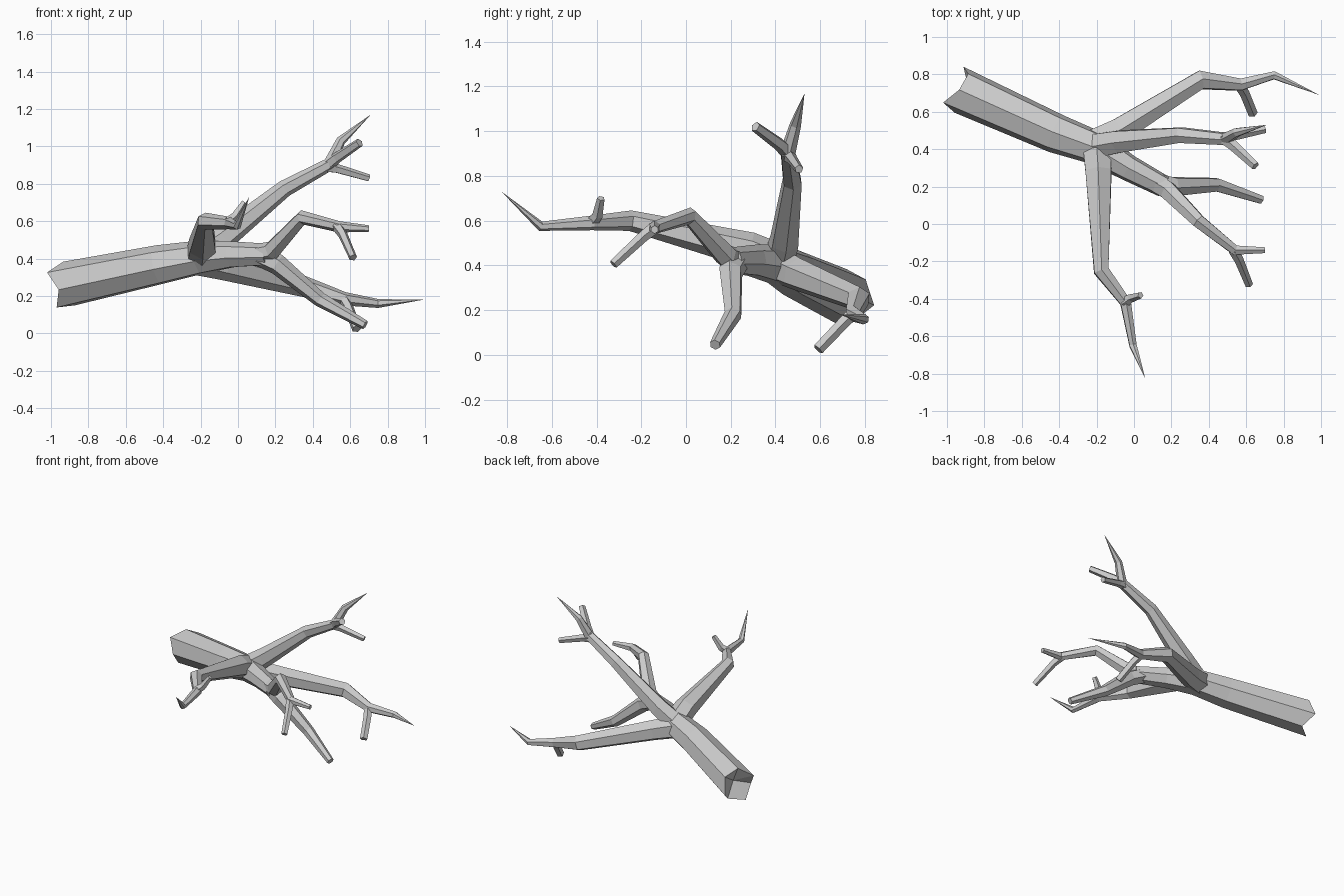
import bpy, bmesh, math
from mathutils import Vector


def limb(name, pts, sides=6, hollow=0.0, spin=0.0):
    """Faceted tapering tube through (x, y, z, radius); radius 0 makes a pointed tip."""
    bm = bmesh.new()
    P = [Vector(p[:3]) for p in pts]
    up = Vector((0, 0, 1))
    prev = None
    first = None
    for i, p in enumerate(P):
        a = (p - P[i - 1]).normalized() if i else None
        b = (P[i + 1] - p).normalized() if i < len(P) - 1 else None
        t = ((a or b) + (b or a)).normalized()
        u = (up - t * up.dot(t)).normalized()
        v = t.cross(u)
        up = u
        r = pts[i][3]
        if r == 0:
            tip = bm.verts.new(p)
            for k in range(sides):
                bm.faces.new((prev[k], prev[(k + 1) % sides], tip))
            prev = None
            break
        ring = []
        for k in range(sides):
            w = spin + 2 * math.pi * k / sides
            q = p + (u * math.cos(w) + v * math.sin(w)) * r
            if i == 0 and hollow:          # ragged broken rim
                q += t * 0.03 * (-1) ** k
            ring.append(bm.verts.new(q))
        if prev:
            for k in range(sides):
                n = (k + 1) % sides
                bm.faces.new((prev[k], prev[n], ring[n], ring[k]))
        else:
            first = ring
            d = b
        prev = ring
    # start cap, sunk inwards when hollow
    c = bm.verts.new(P[0] + d * hollow)
    for k in range(sides):
        bm.faces.new((first[(k + 1) % sides], first[k], c))
    if prev:
        bm.faces.new(prev)
    bmesh.ops.recalc_face_normals(bm, faces=bm.faces)
    me = bpy.data.meshes.new(name)
    bm.to_mesh(me)
    bm.free()
    ob = bpy.data.objects.new(name, me)
    bpy.context.collection.objects.link(ob)
    return ob


# Trunk running into the middle limb, with a broken hollow end
limb("trunk", [(-0.94, 0.72, 0.255, 0.125), (-0.42, 0.485, 0.365, 0.108),
               (-0.2, 0.405, 0.405, 0.092), (-0.03, 0.30, 0.42, 0.072),
               (0.16, 0.20, 0.42, 0.06)], 7, hollow=0.07)

# Front branch and its twig
limb("front_branch", [(-0.2, 0.42, 0.41, 0.085), (-0.19, 0.28, 0.47, 0.08),
                      (-0.175, -0.25, 0.60, 0.046), (-0.045, -0.42, 0.59, 0.033),
                      (-0.005, -0.65, 0.575, 0.022), (0.06, -0.825, 0.73, 0)])
limb("front_twig", [(-0.05, -0.42, 0.595, 0.03), (-0.015, -0.395, 0.625, 0.025),
                    (0.035, -0.38, 0.70, 0.018)], 5)

# Back branch and its twig
limb("back_branch", [(-0.24, 0.42, 0.40, 0.085), (-0.08, 0.50, 0.36, 0.075),
                     (0.355, 0.77, 0.25, 0.056), (0.57, 0.745, 0.185, 0.036),
                     (0.75, 0.795, 0.16, 0.024), (0.99, 0.69, 0.18, 0)])
limb("back_twig", [(0.56, 0.75, 0.19, 0.03), (0.59, 0.70, 0.14, 0.028),
                   (0.635, 0.59, 0.025, 0.027)], 5)

# Rising branch with three forks
limb("rising_branch", [(-0.22, 0.415, 0.41, 0.075), (-0.08, 0.44, 0.51, 0.068),
                       (0.25, 0.475, 0.775, 0.046), (0.49, 0.455, 0.905, 0.036),
                       (0.55, 0.49, 1.03, 0.026), (0.71, 0.53, 1.17, 0)])
limb("rising_twig_front", [(0.48, 0.46, 0.90, 0.034), (0.53, 0.42, 0.94, 0.03),
                           (0.65, 0.31, 1.02, 0.024)], 5)
limb("rising_twig_low", [(0.48, 0.46, 0.89, 0.032), (0.53, 0.47, 0.88, 0.026),
                         (0.70, 0.505, 0.83, 0.02)], 5)

# Middle limb fork: arching upper branch, drooping lower branch
limb("arching_branch", [(0.08, 0.24, 0.42, 0.055), (0.18, 0.18, 0.44, 0.054),
                        (0.345, 0.015, 0.62, 0.04), (0.54, -0.14, 0.57, 0.03),
                        (0.70, -0.14, 0.56, 0.018)])
limb("arching_twig", [(0.53, -0.135, 0.572, 0.03), (0.56, -0.19, 0.53, 0.026),
                      (0.615, -0.325, 0.405, 0.022)], 5)
limb("drooping_branch", [(0.1, 0.23, 0.42, 0.055), (0.21, 0.20, 0.37, 0.056),
                         (0.44, 0.21, 0.18, 0.04), (0.68, 0.13, 0.045, 0.025)])
